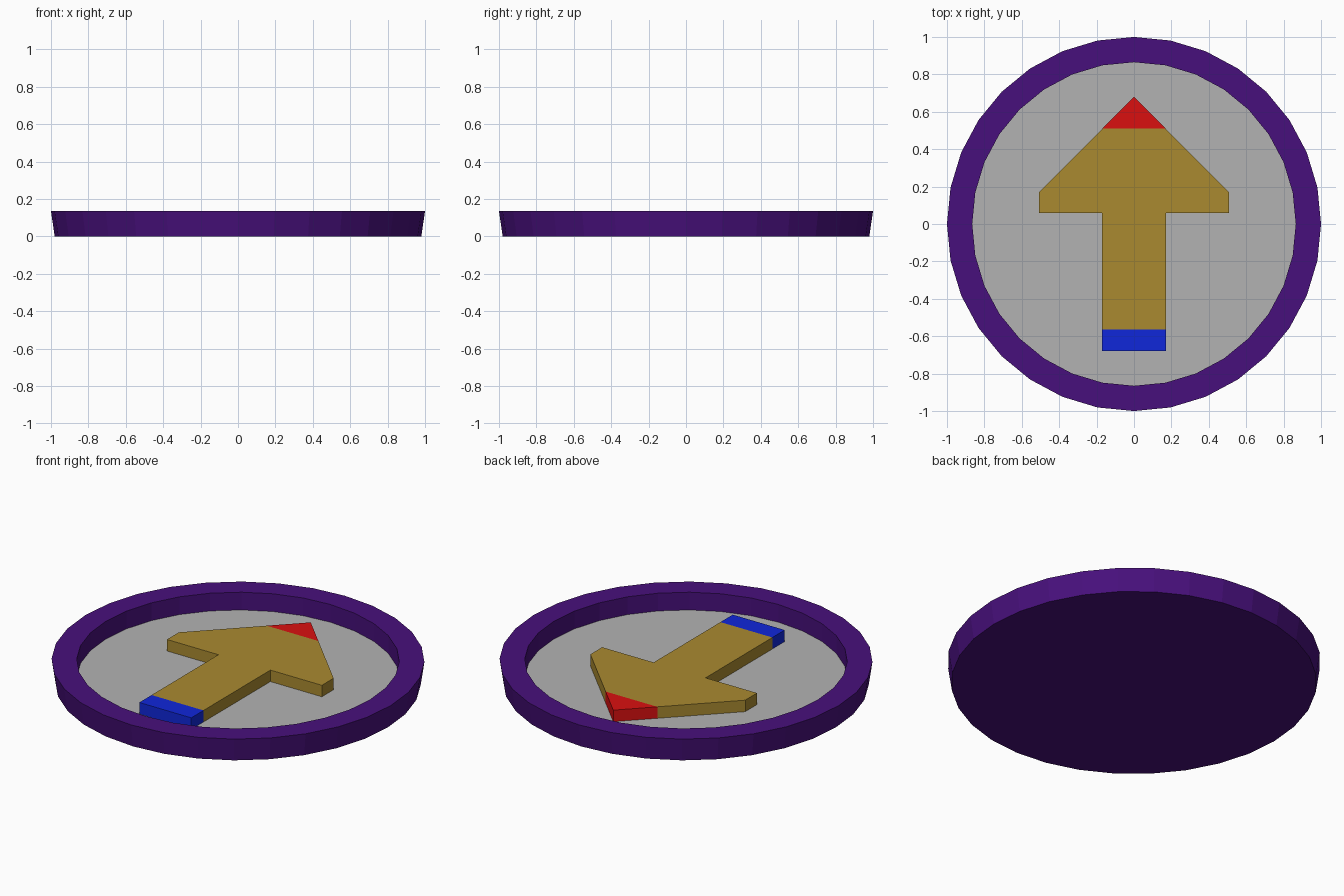
import bpy, bmesh, math

if "Cube" in bpy.data.objects:
    bpy.data.objects.remove(bpy.data.objects["Cube"])


def material(name, rgb):
    m = bpy.data.materials.new(name)
    m.diffuse_color = (*rgb, 1.0)
    m.use_nodes = True
    m.node_tree.nodes["Principled BSDF"].inputs["Base Color"].default_value = m.diffuse_color
    return m


purple = material("purple", (0.064, 0.005, 0.20))
grey = material("grey", (0.45, 0.45, 0.45))
gold = material("gold", (0.40, 0.255, 0.03))
red = material("red", (0.70, 0.005, 0.005))
blue = material("blue", (0.005, 0.02, 0.70))

SIDES = 32
FLOOR_Z = 0.03
ARROW_TOP = 0.10


def make_object(name, bm, mats):
    bmesh.ops.recalc_face_normals(bm, faces=bm.faces)
    mesh = bpy.data.meshes.new(name)
    bm.to_mesh(mesh)
    bm.free()
    for m in mats:
        mesh.materials.append(m)
    ob = bpy.data.objects.new(name, mesh)
    bpy.context.collection.objects.link(ob)
    return ob


def ring(bm, r, z):
    return [bm.verts.new((r * math.cos(2 * math.pi * i / SIDES),
                          r * math.sin(2 * math.pi * i / SIDES), z))
            for i in range(SIDES)]


# Shallow dish: flared outer wall, flat rim, straight inner wall, grey floor
bm = bmesh.new()
profile = [(0.98, 0), (1.0, 0.135), (0.865, 0.135), (0.865, FLOOR_Z)]
rings = [ring(bm, r, z) for r, z in profile]
for a, b in zip(rings, rings[1:]):
    for i in range(SIDES):
        j = (i + 1) % SIDES
        bm.faces.new((a[i], a[j], b[j], b[i]))
bm.faces.new(rings[0])
floor = bm.faces.new(rings[-1])
floor.material_index = 1
make_object("dish", bm, [purple, grey])

# Arrow: mirrored outline, extruded, cut into tip / body / tail bands
bm = bmesh.new()
half = [(0.17, -0.68), (0.17, 0.06), (0.507, 0.06), (0.507, 0.17)]
outline = half + [(0, 0.68)] + [(-x, y) for x, y in reversed(half)]
face = bm.faces.new([bm.verts.new((x, y, FLOOR_Z + 0.002)) for x, y in outline])
up = bmesh.ops.extrude_face_region(bm, geom=[face], use_keep_orig=True)["geom"]
for v in up:
    if isinstance(v, bmesh.types.BMVert):
        v.co.z = ARROW_TOP
TIP_Y, TAIL_Y = 0.51, -0.565
for y in (TIP_Y, TAIL_Y):
    bmesh.ops.bisect_plane(bm, geom=bm.verts[:] + bm.edges[:] + bm.faces[:],
                           plane_co=(0, y, 0), plane_no=(0, 1, 0))
for f in bm.faces:
    y = f.calc_center_median().y
    f.material_index = 1 if y > TIP_Y else 2 if y < TAIL_Y else 0
make_object("arrow", bm, [gold, red, blue])
